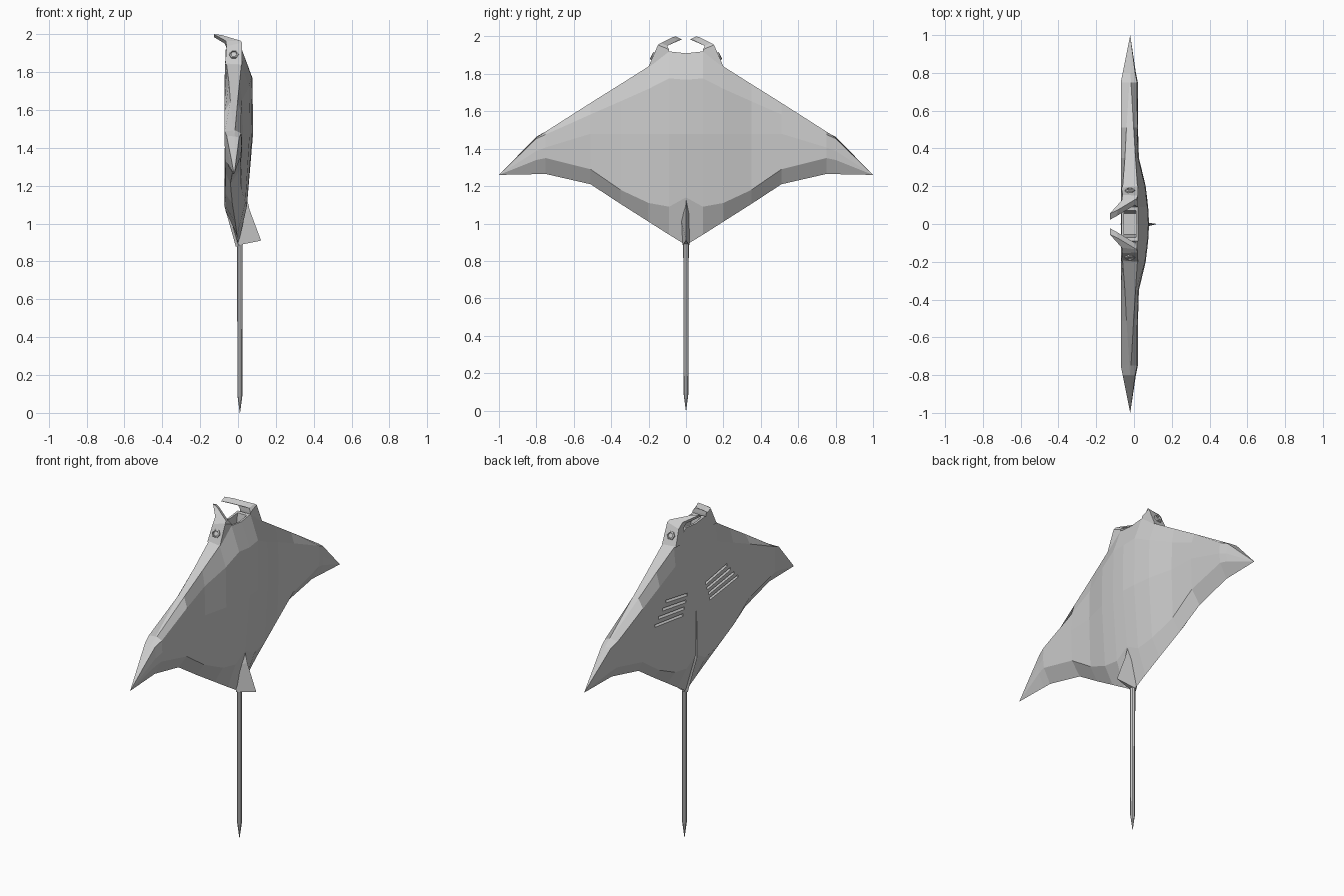
import bpy, bmesh, math
from mathutils import Vector


def loft(name, rings, caps=True):
    """Skin matching closed rings into one flat-shaded solid."""
    bm = bmesh.new()
    rows = [[bm.verts.new(p) for p in r] for r in rings]
    n = len(rings[0])
    for a, b in zip(rows, rows[1:]):
        for i in range(n):
            j = (i + 1) % n
            bm.faces.new((a[i], a[j], b[j], b[i]))
    if caps:
        bm.faces.new(rows[0])
        bm.faces.new(rows[-1])
    bmesh.ops.remove_doubles(bm, verts=bm.verts, dist=0.0005)
    bmesh.ops.recalc_face_normals(bm, faces=bm.faces)
    me = bpy.data.meshes.new(name)
    bm.to_mesh(me)
    bm.free()
    ob = bpy.data.objects.new(name, me)
    bpy.context.collection.objects.link(ob)
    return ob


def flip(rings, s):
    return [[(x, y * s, z) for x, y, z in r] for r in rings]


def cut(target, cutter):
    cutter.hide_render = True
    cutter.hide_viewport = True
    m = target.modifiers.new(cutter.name, 'BOOLEAN')
    m.operation = 'DIFFERENCE'
    m.solver = 'EXACT'
    m.object = cutter


# Body and wings: y, leading z, rear-ridge z, trailing z, crest x, lead top x, lead bottom x, trailing x
stations = [
    (0.00, 1.91, 1.14, 0.885, 0.080, 0.022, -0.065, 0.000),
    (0.09, 1.92, 1.09, 0.940, 0.075, 0.020, -0.065, -0.005),
    (0.20, 1.84, 1.11, 1.010, 0.062, 0.018, -0.060, -0.015),
    (0.35, 1.745, 1.18, 1.105, 0.026, 0.008, -0.048, -0.030),
    (0.51, 1.645, 1.29, 1.210, 0.021, -0.002, -0.040, -0.040),
    (0.75, 1.492, 1.35, 1.265, 0.020, -0.016, -0.024, -0.030),
    (0.80, 1.46, 1.34, 1.264, 0.010, -0.019, -0.021, -0.028),
]


def section(st, s):
    y, le, rr, te, c, lt, lb, tx = st
    d1 = le - 0.3 * (le - 1.44)
    d2 = 1.48 if y < 0.6 else rr + 0.4 * (le - rr)
    belly = -0.07 if y < 0.78 else -0.06
    pts = [(lb, le), (lt, le), (c - 0.004, d1), (c, d2), (c * 0.6 + 0.002, rr),
           (tx, te), (belly + 0.003, rr - 0.02), (belly, d2), (belly, d1 + 0.01)]
    return [(x, y * s, z) for x, z in pts]


tip = lambda s: [(-0.02, s, 1.26)] * 9
rings = [tip(-1)] + [section(st, -1) for st in reversed(stations[1:])]
rings += [section(st, 1) for st in stations] + [tip(1)]
body = loft("body_and_wings", rings, caps=False)

# Mouth opening
cut(body, loft("mouth_cutter", [
    [(x, s * w, z) for x, s in ((-0.052, -1), (-0.052, 1), (0.01, 1), (0.01, -1))]
    for w, z in ((0.055, 1.82), (0.08, 1.98))]))

# Gill slits on the belly, one wedge cut per slit
for side in (-1, 1):
    for i in range(4):
        z = 1.515 - 0.036 * i
        y0, y1 = 0.085 + 0.014 * i, 0.29 + 0.035 * i
        wedge = [[(-0.085, y, z + d - 0.026), (-0.085, y, z + d), (-0.045, y, z + d)]
                 for y, d in ((y0, 0.01), (y1, 0.045))]
        cut(body, loft(f"gill_cutter_{side}_{i}", flip(wedge, side)))

# Curled head fins beside the mouth, with hexagonal eyes
fin = [
    [(-0.068, 0.10, 1.84), (-0.068, 0.195, 1.84), (0.02, 0.2, 1.84), (0.02, 0.10, 1.84)],
    [(-0.06, 0.105, 1.925), (-0.06, 0.155, 1.935), (0.02, 0.150, 1.955), (0.02, 0.09, 1.93)],
    [(-0.07, 0.10, 1.95), (-0.065, 0.125, 1.965), (0.015, 0.135, 1.965), (0.005, 0.10, 1.95)],
    [(-0.128, 0.022, 1.985), (-0.128, 0.055, 2.0), (-0.085, 0.075, 1.995), (-0.095, 0.04, 1.98)],
]
for side, label in ((-1, "right"), (1, "left")):
    loft(f"head_fin_{label}", flip(fin, side))
    n = Vector((0, 0.9, 0.42)).normalized()
    u, v = Vector((1, 0, 0)), n.cross(Vector((1, 0, 0)))
    c = Vector((-0.022, 0.174, 1.893))
    eye = []
    for r, h in ((0.026, -0.01), (0.026, 0.008), (0.018, 0.012), (0.015, 0.004)):
        eye.append([tuple(c + n * h + (u * math.cos(a) + v * math.sin(a)) * r)
                    for a in (k * math.pi / 3 for k in range(6))])
    loft(f"eye_{label}", flip(eye, side))

# Dorsal fin at the tail root
loft("dorsal_fin", [
    [(0.045, 0, 1.14), (0.01, 0.004, 1.13), (0.01, -0.004, 1.13)],
    [(0.062, 0, 1.07), (0.0, 0.03, 1.04), (0.0, -0.03, 1.04)],
    [(0.122, 0, 0.91), (0.0, 0.018, 0.885), (0.0, -0.018, 0.885)],
])

# Low keel along the rear belly
loft("belly_keel", [
    [(-0.071, 0, 1.40), (-0.06, 0.003, 1.40), (-0.06, -0.003, 1.40)],
    [(-0.074, 0, 1.10), (-0.05, 0.018, 1.10), (-0.05, -0.018, 1.10)],
    [(-0.012, 0, 0.88), (0.01, 0.016, 0.88), (0.01, -0.016, 0.88)],
])

# Long whip tail with a pointed end
loft("tail", [[(0.01 + r * math.cos(k * math.pi / 4), r * math.sin(k * math.pi / 4), z)
               for k in range(8)]
              for r, z in ((0.015, 0.95), (0.014, 0.5), (0.013, 0.09), (0.001, 0.0))])
